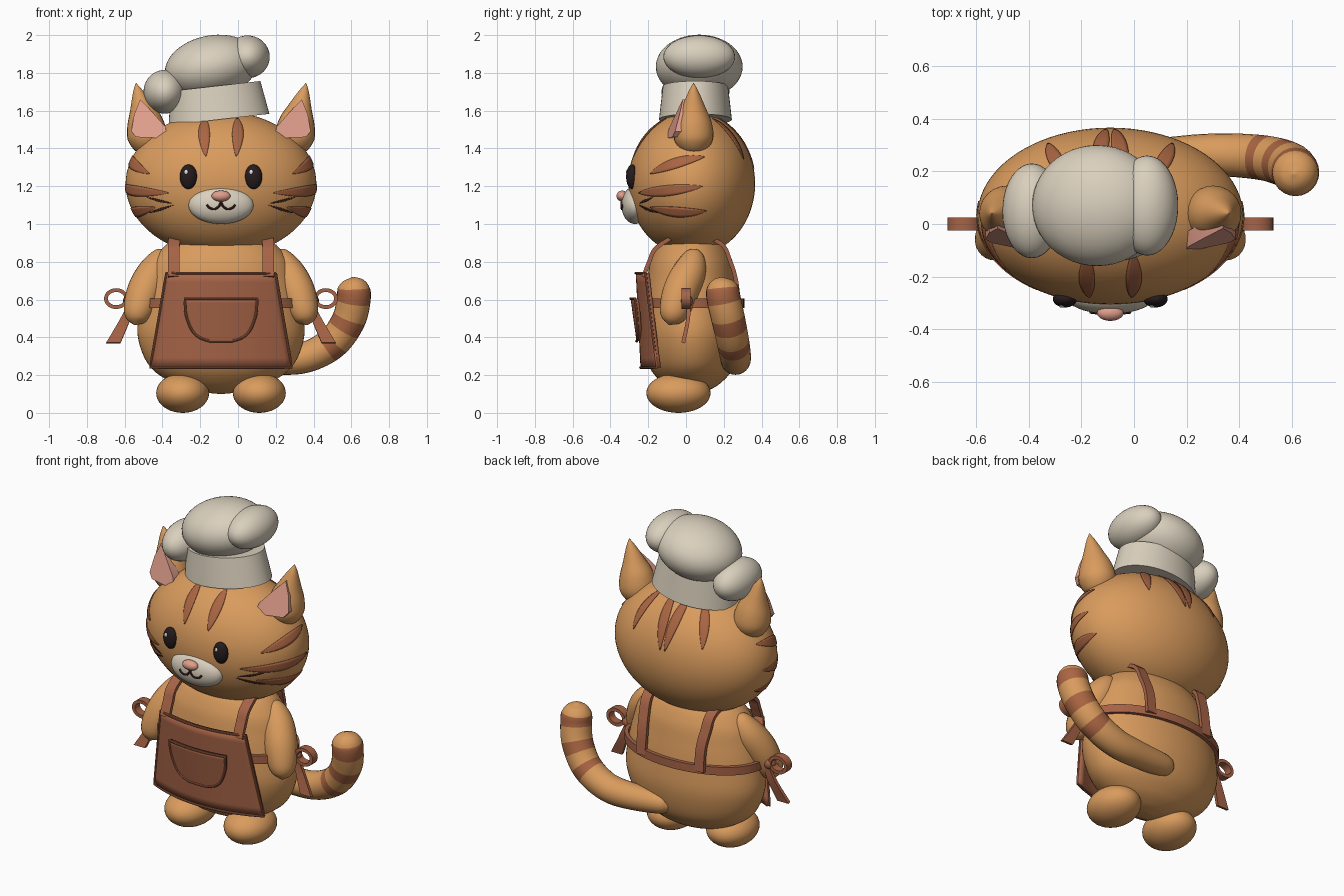
import bpy, bmesh, math
from mathutils import Vector

cube = bpy.data.objects.get("Cube")
if cube:
    bpy.data.objects.remove(cube, do_unlink=True)


def material(name, r, g, b):
    m = bpy.data.materials.new(name)
    m.use_nodes = True
    m.diffuse_color = (r, g, b, 1)
    m.node_tree.nodes["Principled BSDF"].inputs["Base Color"].default_value = (r, g, b, 1)
    return m


ORANGE = material("orange fur", 0.70, 0.33, 0.11)
RUST = material("rust stripe", 0.40, 0.13, 0.055)
LEATHER = material("apron brown", 0.38, 0.125, 0.062)
WHITE = material("cream white", 0.70, 0.63, 0.51)
PINK = material("pink", 0.74, 0.34, 0.26)
BLACK = material("eye black", 0.018, 0.011, 0.012)
DARK = material("dark brown", 0.06, 0.02, 0.015)
SHINE = material("eye shine", 0.9, 0.9, 0.9)

CX = -0.09  # symmetry plane of everything but the tail and hat
HEAD = (Vector((CX, 0.03, 1.213)), Vector((0.505, 0.336, 0.383)))
MUZZLE = (Vector((CX, -0.27, 1.1)), Vector((0.172, 0.072, 0.1)))
SIDES = (("left", 1), ("right", -1))
made = []


def finish(name, bm, *mats):
    bmesh.ops.recalc_face_normals(bm, faces=bm.faces[:])
    me = bpy.data.meshes.new(name)
    bm.to_mesh(me)
    bm.free()
    for m in mats:
        me.materials.append(m)
    ob = bpy.data.objects.new(name, me)
    bpy.context.scene.collection.objects.link(ob)
    made.append(ob)
    return ob


def ball(name, loc, radii, mat, tilt=0, seg=40):
    bm = bmesh.new()
    bmesh.ops.create_uvsphere(bm, u_segments=seg, v_segments=seg // 2, radius=1)
    ob = finish(name, bm, mat)
    ob.location, ob.scale, ob.rotation_euler = loc, radii, (0, tilt, 0)
    return ob


def smooth(pts, n):
    """Catmull-Rom through points of any dimension."""
    p = [Vector(q) for q in pts]
    p = [p[0] * 2 - p[1]] + p + [p[-1] * 2 - p[-2]]
    out = []
    for a, b, c, d in zip(p, p[1:], p[2:], p[3:]):
        for i in range(n):
            t = i / n
            out.append((b * 2 + (c - a) * t + (a * 2 - b * 5 + c * 4 - d) * t * t
                        + (b * 3 - a - c * 3 + d) * t ** 3) / 2)
    return out + [p[-2]]


def skin(bm, rings, closed=False):
    """Faces between rings of points; returns one face list per span."""
    vs = [[bm.verts.new(q) for q in r] for r in rings]
    k = len(vs[0])
    pairs = list(zip(vs, vs[1:])) + ([(vs[-1], vs[0])] if closed else [])
    spans = [[bm.faces.new((a[i], a[(i + 1) % k], b[(i + 1) % k], b[i])) for i in range(k)]
             for a, b in pairs]
    if not closed:
        bm.faces.new(vs[0])
        bm.faces.new(vs[-1])
    return spans


def sweep(name, pts, *mats, n=8, sides=24, flat=1, stripes=()):
    """Round tube through (x, y, z, radius); flat squeezes it in depth."""
    path, rings = smooth(pts, n), []
    for i, p in enumerate(path):
        t = (path[min(i + 1, len(path) - 1)] - path[max(i - 1, 0)]).to_3d().normalized()
        side = Vector((0, 1, 0)).cross(t).normalized()
        up = t.cross(side) * flat
        r = max(p[3], 0.001)
        ang = [math.tau * k / sides for k in range(sides)]
        rings.append([p.to_3d() + (side * math.cos(a) + up * math.sin(a)) * r for a in ang])
    bm = bmesh.new()
    for i, span in enumerate(skin(bm, rings)):
        if any(lo <= (i + 0.5) / n <= hi for lo, hi in stripes):
            for f in span:
                f.material_index = 1
    return finish(name, bm, *mats)


def ribbon(name, pts, wide, widths, thick, closed=False):
    """Flat strip along a path, its width along the given direction."""
    pts, wide, rings, k = [Vector(p) for p in pts], Vector(wide), [], len(pts)
    for i, p in enumerate(pts):
        a, b = (i - 1, (i + 1) % k) if closed else (max(i - 1, 0), min(i + 1, k - 1))
        nrm = (pts[b] - pts[a]).cross(wide).normalized() * thick / 2
        w = wide * (widths[0] + (widths[1] - widths[0]) * i / (k - 1)) / 2
        rings.append([p + w + nrm, p - w + nrm, p - w - nrm, p + w - nrm])
    bm = bmesh.new()
    skin(bm, rings, closed)
    return finish(name, bm, LEATHER)


def sheet(name, rows, mat, thick):
    bm = bmesh.new()
    vs = [[bm.verts.new(p) for p in r] for r in rows]
    for a, b in zip(vs, vs[1:]):
        for i in range(len(a) - 1):
            bm.faces.new((a[i], a[i + 1], b[i + 1], b[i]))
    mod = finish(name, bm, mat).modifiers.new("thickness", "SOLIDIFY")
    mod.thickness, mod.offset = thick, 0


def front_point(ell, dx, z, sign=-1):
    """Unit direction to the front (or back) of an ellipsoid."""
    u, w = dx / ell[1].x, (z - ell[0].z) / ell[1].z
    return Vector((u, sign * math.sqrt(max(0, 1 - u * u - w * w)), w))


def side_point(s, y, z):
    v, w = (y - HEAD[0].y) / HEAD[1].y, (z - HEAD[0].z) / HEAD[1].z
    return Vector((s * math.sqrt(max(0, 1 - v * v - w * w)), v, w))


def marking(name, a, b, half, mat):
    """Leaf-shaped plate hugging the head between two directions."""
    rows = []
    for i in range(17):
        t = 0.01 + 0.98 * i / 16
        c = a.slerp(b, t)
        across = c.cross(b - a).normalized() * half * math.sin(math.pi * t) ** 0.8
        rows.append([HEAD[0] + (c + across * k / 2).normalized() * 1.005 * HEAD[1]
                     for k in range(-2, 3)])
    sheet(name, rows, mat, 0.004)


# head and face
ball("head", *HEAD, ORANGE, seg=80)
ball("muzzle", *MUZZLE, WHITE)
ball("nose", (CX, -0.338, 1.148), (0.05, 0.03, 0.029), PINK)
for name, s in SIDES:
    ball(name + "_eye", (CX + s * 0.172, -0.285, 1.25), (0.046, 0.032, 0.065), BLACK)
    ball(name + "_eye_shine", (CX + s * 0.172 - 0.012, -0.312, 1.275), (0.01, 0.006, 0.013), SHINE, seg=12)
    mouth = [(0.075, 1.102), (0.06, 1.085), (0.032, 1.08), (0.008, 1.098), (0, 1.13)]
    sweep(name + "_mouth", [(*(MUZZLE[0] + front_point(MUZZLE, s * x, z) * MUZZLE[1]), 0.006)
                            for x, z in mouth], DARK, n=4, sides=8)
    for i, (x0, z0, x1, z1) in enumerate([(0.26, 1.11, 0.39, 1.142), (0.25, 1.1, 0.38, 1.06)]):
        marking(f"{name}_whisker_{i}", front_point(HEAD, s * x0, z0),
                front_point(HEAD, s * x1, z1), 0.016, DARK)
    # fur stripes on brow, cheek and back of the head
    marking(name + "_brow_stripe", front_point(HEAD, s * 0.08, 1.355),
            front_point(HEAD, s * 0.085, 1.56), 0.06, RUST)
    for i, (y0, z0, y1, z1) in enumerate([(-0.19, 1.265, 0.1, 1.355), (-0.25, 1.165, 0.09, 1.2),
                                          (-0.19, 1.09, 0.11, 1.07)]):
        marking(f"{name}_cheek_stripe_{i}", side_point(s, y0, z0), side_point(s, y1, z1), 0.075, RUST)
    marking(name + "_inner_back_stripe", front_point(HEAD, s * 0.05, 1.57, 1),
            front_point(HEAD, s * 0.015, 1.29, 1), 0.06, RUST)
    marking(name + "_outer_back_stripe", front_point(HEAD, s * 0.14, 1.56, 1),
            front_point(HEAD, s * 0.235, 1.34, 1), 0.06, RUST)

    # ears
    ear = [(0.38, 1.37, 0.01), (0.385, 1.40, 0.075), (0.39, 1.46, 0.105), (0.402, 1.54, 0.095),
           (0.42, 1.62, 0.062), (0.44, 1.70, 0.027), (0.45, 1.745, 0.002)]
    sweep(name + "_ear", [(CX + s * x, 0.04, z, r) for x, z, r in ear], ORANGE)
    inner = [(0.428, 1.66), (0.37, 1.6), (0.295, 1.515), (0.285, 1.475), (0.32, 1.455),
             (0.45, 1.46), (0.475, 1.49), (0.46, 1.58)]
    bm = bmesh.new()
    slope = lambda x, z: -0.102 + (z - 1.46) * 0.3 + (x - 0.3) * 0.2
    skin(bm, [[(CX + s * x, slope(x, z) + d, z) for x, z in inner] for d in (0, 0.06)])
    finish(name + "_inner_ear", bm, PINK)

    # arms and feet
    arm = [(0.29, 0.055, 0.86, 0.01), (0.31, 0.045, 0.83, 0.055), (0.35, 0.02, 0.75, 0.088),
           (0.40, -0.025, 0.65, 0.095), (0.435, -0.06, 0.55, 0.082), (0.45, -0.08, 0.495, 0.055),
           (0.455, -0.09, 0.465, 0.003)]
    sweep(name + "_arm", [(CX + s * x, y, z, r) for x, y, z, r in arm], ORANGE)
    ball(name + "_foot", (CX + s * 0.203, -0.04, 0.105), (0.14, 0.17, 0.105), ORANGE)

# body
body = [(0.1, 0.01), (0.115, 0.13), (0.16, 0.26), (0.25, 0.38), (0.4, 0.44), (0.55, 0.43),
        (0.7, 0.395), (0.82, 0.35), (0.92, 0.24), (0.95, 0.02)]
sweep("body", [(CX, 0.03, z, r) for z, r in body], ORANGE, sides=64, flat=0.6)

# striped tail
tail = [(-0.05, 0.24, 0.29, 0.01), (-0.02, 0.245, 0.288, 0.06), (0.2, 0.26, 0.28, 0.077),
        (0.36, 0.262, 0.295, 0.082), (0.5, 0.25, 0.37, 0.086), (0.585, 0.225, 0.49, 0.089),
        (0.612, 0.2, 0.6, 0.09), (0.612, 0.193, 0.66, 0.085), (0.61, 0.19, 0.7, 0.055),
        (0.608, 0.19, 0.72, 0.003)]
sweep("tail", tail, ORANGE, RUST, stripes=[(3.7, 4.1), (4.6, 5.1), (5.9, 7)])

# chef hat
sweep("hat_band", [(-0.1, 0.05, 1.553, 0.268), (-0.12, 0.05, 1.73, 0.24)], WHITE, sides=64, flat=0.72)
ball("hat_puff_middle", (-0.14, 0.07, 1.833), (0.25, 0.23, 0.165), WHITE, tilt=-0.2, seg=48)
ball("hat_puff_left", (0.05, 0.07, 1.885), (0.118, 0.19, 0.113), WHITE)
ball("hat_puff_right", (-0.388, 0.05, 1.7), (0.112, 0.18, 0.116), WHITE)


# apron with pocket and piped edges
def apron_point(x, z, lift=0):
    return Vector((CX + x, -0.255 + 0.05 * (0.74 - z) + 0.62 * x * x - lift, z))


def panel(name, rows, thick, lift, step):
    rows = smooth(rows, step)
    sheet(name, [[apron_point(w * u / 10, z, lift(z)) for u in range(-10, 11)] for z, w in rows],
          LEATHER, thick)
    edge = [(w, z) for z, w in rows] + [(rows[-1][1] * u / 5, rows[-1][0]) for u in range(4, -5, -1)]
    edge += [(-w, z) for z, w in reversed(rows)] + [(rows[0][1] * u / 5, rows[0][0]) for u in range(-4, 6)]
    sweep(name + "_piping", [(*apron_point(x, z, lift(z) + thick / 2), 0.007) for x, z in edge],
          LEATHER, n=1, sides=8)


panel("apron", [(0.74, 0.29), (0.5, 0.33), (0.24, 0.375)], 0.022, lambda z: 0, 5)
panel("pocket", [(0.605, 0.192), (0.52, 0.185), (0.44, 0.155), (0.4, 0.115), (0.38, 0.06)], 0.02,
      lambda z: 0.015 + 0.09 * (z - 0.38), 4)

# waist band
ring = [math.tau * k / 64 for k in range(64)]
ribbon("waist_band", [(CX + 0.438 * math.cos(a), 0.03 + 0.268 * math.sin(a), 0.58) for a in ring],
       (0, 0, 1), (0.05, 0.05), 0.022, closed=True)

# shoulder straps and side bows
strap = [(0.25, -0.225, 0.72), (0.25, -0.195, 0.8), (0.25, -0.15, 0.88), (0.24, 0, 0.95),
         (0.22, 0.18, 0.9), (0.21, 0.235, 0.8), (0.2, 0.265, 0.7), (0.2, 0.28, 0.57)]
for name, s in SIDES:
    ribbon(name + "_strap", smooth([(CX + s * x, y, z) for x, y, z in strap], 5),
           (1, 0, 0), (0.062, 0.062), 0.022)
    ball(name + "_bow_knot", (CX + s * 0.485, 0, 0.59), (0.035, 0.036, 0.036), LEATHER, seg=20)
    ribbon(name + "_bow_loop", [(CX + s * (0.555 + 0.054 * math.cos(a)), 0, 0.605 + 0.045 * math.sin(a))
                                for a in ring[::2]], (0, 1, 0), (0.05, 0.05), 0.02, closed=True)
    ribbon(name + "_bow_end", smooth([(CX + s * 0.475, 0.015, 0.58), (CX + s * 0.51, 0.01, 0.49),
                                      (CX + s * 0.57, -0.015, 0.37)], 5), (1, 0, 0), (0.035, 0.075), 0.02)

# smooth shading that keeps sharp edges
bpy.ops.object.select_all(action="DESELECT")
for ob in made:
    ob.select_set(True)
bpy.context.view_layer.objects.active = made[0]
bpy.ops.object.shade_smooth_by_angle(angle=math.radians(40))
